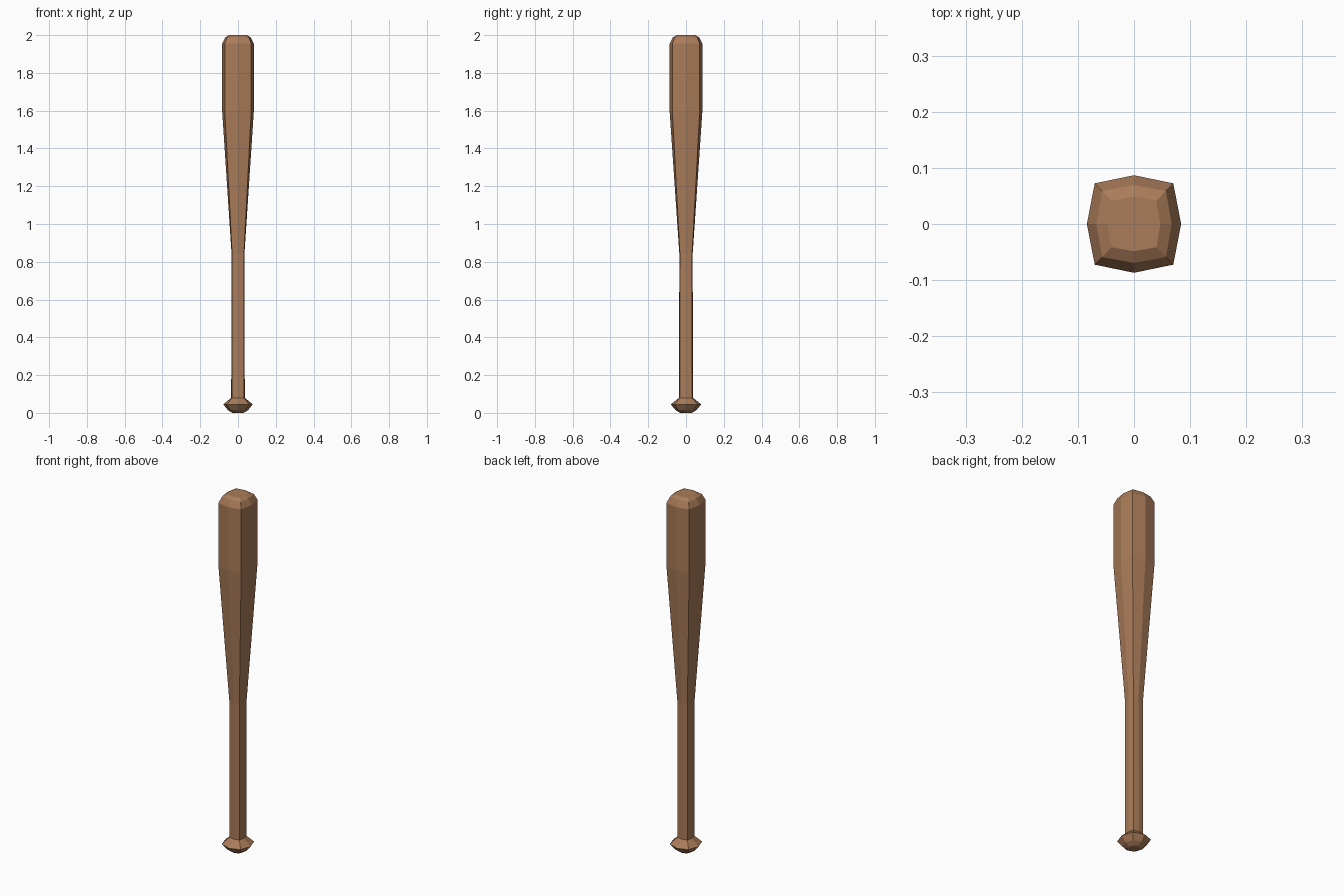
import bpy, bmesh

if "Cube" in bpy.data.objects:
    bpy.data.objects.remove(bpy.data.objects["Cube"])

# Profile rings from knob to tip: height, mid-side radius, corner half-width
RINGS = [
    (0.000, 0.030, 0.022),
    (0.015, 0.054, 0.040),
    (0.045, 0.078, 0.058),
    (0.080, 0.036, 0.031),
    (0.840, 0.034, 0.031),
    (1.600, 0.084, 0.070),
    (1.955, 0.084, 0.070),
    (1.988, 0.067, 0.057),
    (2.000, 0.047, 0.040),
]
DEPTH = 1.035  # slightly deeper than wide


def ring(bm, z, m, c):
    """Eight-sided, softly squared cross-section."""
    pts = [(m, 0), (c, c), (0, m), (-c, c), (-m, 0), (-c, -c), (0, -m), (c, -c)]
    return [bm.verts.new((x, y * DEPTH, z)) for x, y in pts]


# Bat: knob, handle, taper, barrel and rounded tip in one skin
bm = bmesh.new()
loops = [ring(bm, *r) for r in RINGS]
for a, b in zip(loops, loops[1:]):
    for i in range(8):
        j = (i + 1) % 8
        bm.faces.new((a[i], a[j], b[j], b[i]))
bm.faces.new(loops[0][::-1])
bm.faces.new(loops[-1])
bmesh.ops.recalc_face_normals(bm, faces=bm.faces)

mesh = bpy.data.meshes.new("bat")
bm.to_mesh(mesh)
bm.free()
bat = bpy.data.objects.new("bat", mesh)
bpy.context.collection.objects.link(bat)

# Wood
wood = bpy.data.materials.new("wood")
wood.diffuse_color = (0.40, 0.20, 0.10, 1)
wood.use_nodes = True
wood.node_tree.nodes["Principled BSDF"].inputs["Base Color"].default_value = wood.diffuse_color
mesh.materials.append(wood)
